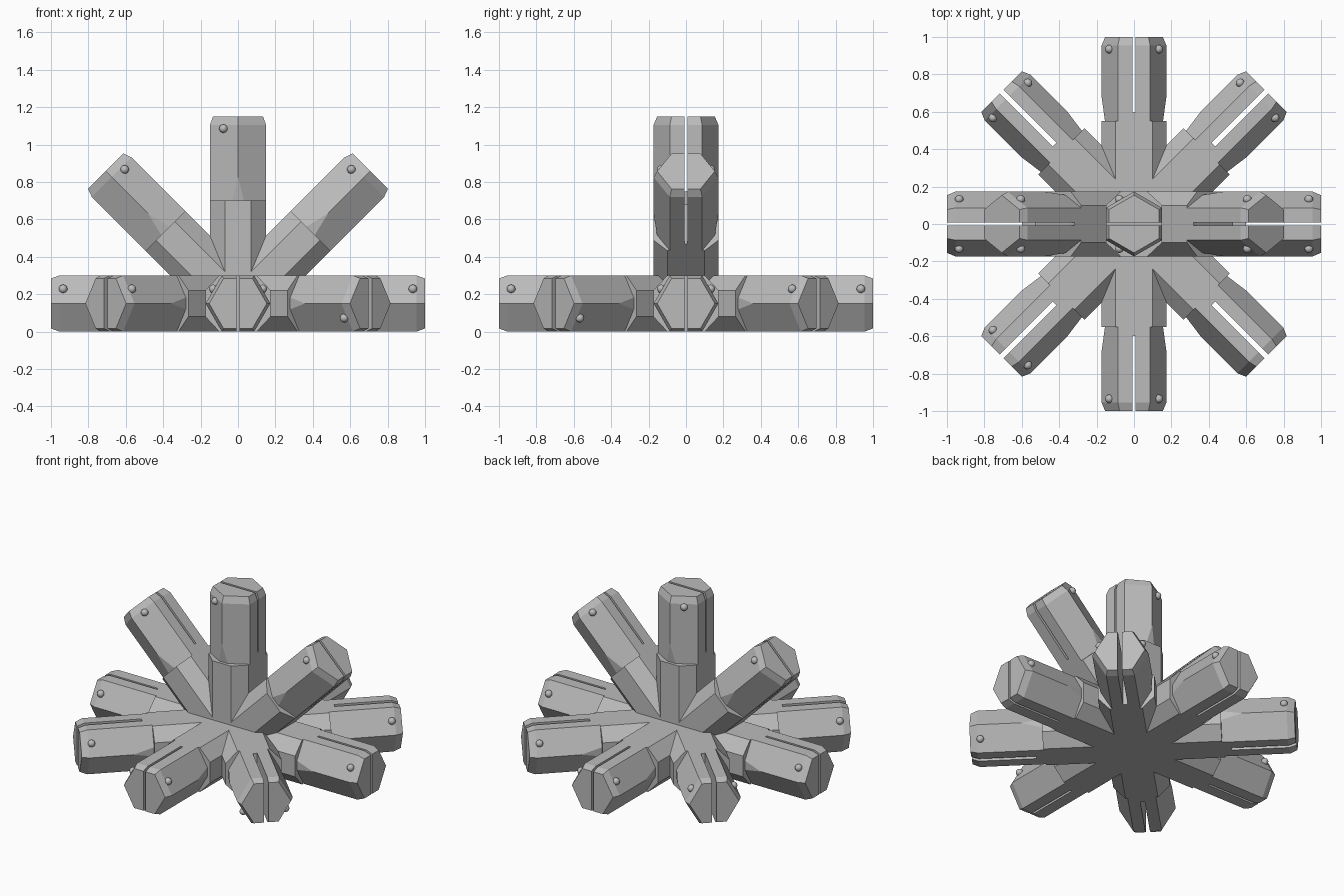
import bpy, bmesh, math
from mathutils import Matrix, Vector

if "Cube" in bpy.data.objects:
    bpy.data.objects.remove(bpy.data.objects["Cube"])

grey = bpy.data.materials.new("grey")
grey.diffuse_color = (0.5, 0.5, 0.5, 1)
grey.use_nodes = True
grey.node_tree.nodes["Principled BSDF"].inputs["Base Color"].default_value = grey.diffuse_color
CENTRE = Vector((0, 0, 0.15))


def ring(flat, top, side, edge):
    """Eight-point section, symmetric in x and z."""
    q = [(flat, top), (side, edge), (side, -edge), (flat, -top)]
    return q + [(-x, z) for x, z in reversed(q)]


def loft(name, sections):
    """Mesh skinned along y through (y, ring) sections."""
    bm = bmesh.new()
    loops = [[bm.verts.new((x, y, z)) for x, z in pts] for y, pts in sections]
    for a, b in zip(loops, loops[1:]):
        for i in range(8):
            j = (i + 1) % 8
            bm.faces.new((a[i], a[j], b[j], b[i]))
    bm.faces.new(loops[0])
    bm.faces.new(loops[-1])
    bmesh.ops.remove_doubles(bm, verts=bm.verts, dist=1e-5)
    bmesh.ops.dissolve_limit(bm, angle_limit=0.01, verts=bm.verts, edges=bm.edges)
    bmesh.ops.recalc_face_normals(bm, faces=bm.faces)
    me = bpy.data.meshes.new(name)
    bm.to_mesh(me)
    bm.free()
    me.materials.append(grey)
    return me


def add(name, me, matrix):
    ob = bpy.data.objects.new(name, me)
    bpy.context.collection.objects.link(ob)
    ob.matrix_world = matrix
    return ob


def slotted_sleeve(width):
    """Hexagonal sleeve, chamfered at the tip, with a slot cut through it."""
    k = 0.89
    me = loft("sleeve", [
        (0.55, ring(0.0866, 0.15, 0.1552, 0.0312)),
        (0.68, ring(0.0866, 0.15, 0.1732, 0)),
        (0.955, ring(0.0866, 0.15, 0.1732, 0)),
        (1.0, ring(0.0866 * k, 0.15 * k, 0.1732 * k, 0))])
    body = add("sleeve_blank", me, Matrix())
    w = width / 2
    cut_me = loft("slot_cutter", [(0.6, ring(w, 0.3, w, 0.1)), (1.1, ring(w, 0.3, w, 0.1))])
    cutter = add("slot_cutter", cut_me, Matrix())
    mod = body.modifiers.new("slot", 'BOOLEAN')
    mod.operation, mod.object, mod.solver = 'DIFFERENCE', cutter, 'EXACT'
    bpy.context.view_layer.update()
    dg = bpy.context.evaluated_depsgraph_get()
    result = bpy.data.meshes.new_from_object(body.evaluated_get(dg))
    bpy.data.objects.remove(body)
    bpy.data.objects.remove(cutter)
    return result


# Shared meshes: octagonal core, sleeves, rivet
section = ring(0.1, 0.15, 0.175, 0.07)
core = loft("core", [(0, section), (0.55, section)])
narrow, wide = slotted_sleeve(0.015), slotted_sleeve(0.028)
bm = bmesh.new()
bmesh.ops.create_uvsphere(bm, u_segments=16, v_segments=8, radius=0.023)
for f in bm.faces:
    f.smooth = True
rivet = bpy.data.meshes.new("rivet")
bm.to_mesh(rivet)
bm.free()
rivet.materials.append(grey)


def arm(name, direction, up, sleeve):
    d, u = Vector(direction).normalized(), Vector(up).normalized()
    m = Matrix((d.cross(u), d, u)).transposed().to_4x4()
    m.translation = CENTRE
    add(name + "_core", core, m)
    add(name + "_sleeve", sleeve, m)
    for s in (-1, 1):
        add(name + "_rivet", rivet, m @ Matrix.Translation((s * 0.132, 0.935, 0.078)))


# Eight level arms; one of them is turned upside down
for i in range(8):
    a = i * math.pi / 4
    arm(f"level_arm_{i}", (math.cos(a), math.sin(a), 0),
        (0, 0, -1 if i == 7 else 1), wide if i % 2 else narrow)

# Two rising arms and the upright arm
for s in (-1, 1):
    arm("rising_arm", (s, 0, 1), (-s, 0, 1), narrow)
arm("upright_arm", (0, 0, 1), (-1, 0, 0), narrow)
